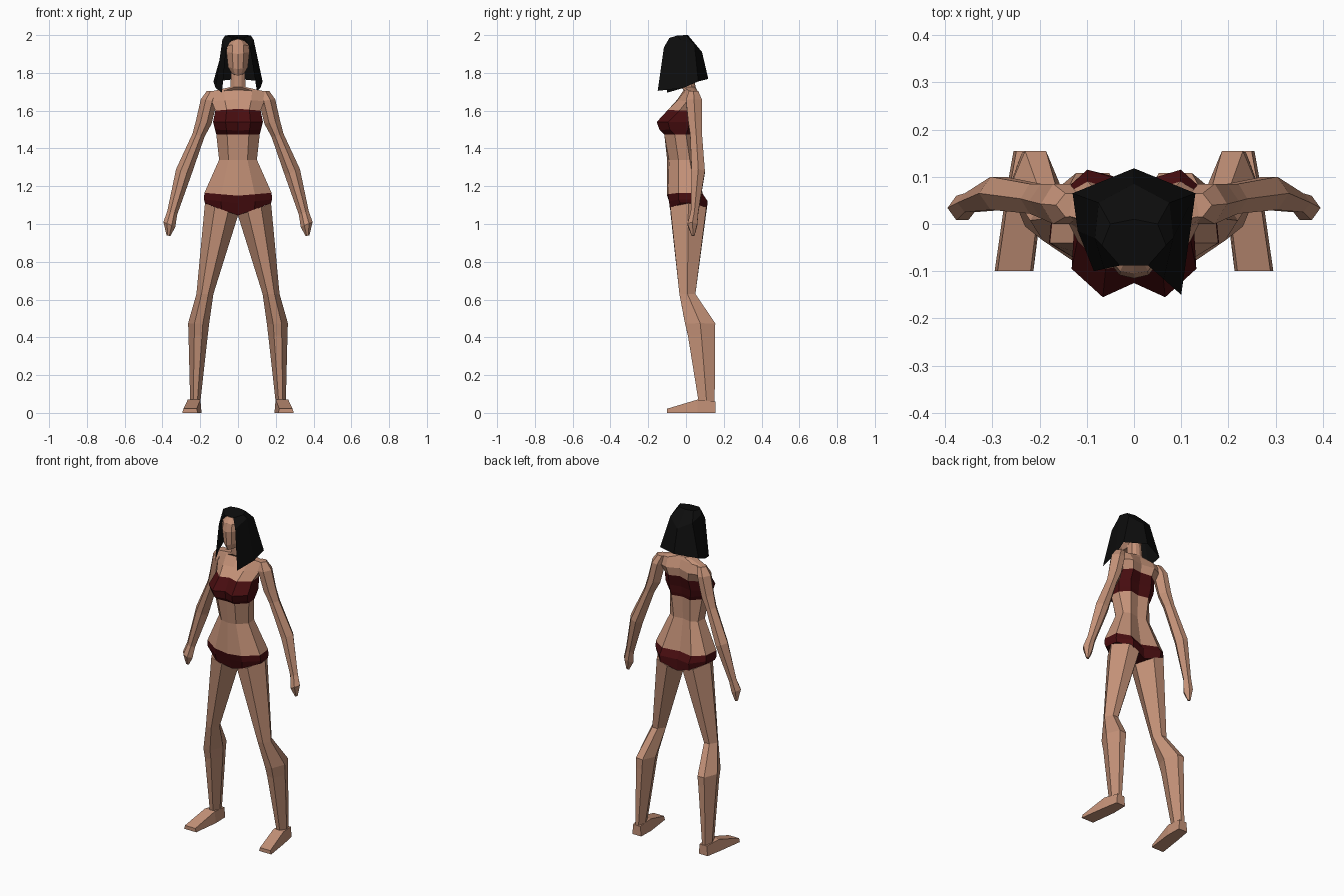
import bpy
import bmesh

cube = bpy.data.objects.get("Cube")
if cube:
    bpy.data.objects.remove(cube, do_unlink=True)


def make_material(name, color):
    mat = bpy.data.materials.new(name)
    mat.use_nodes = True
    mat.diffuse_color = (*color, 1)
    mat.node_tree.nodes["Principled BSDF"].inputs["Base Color"].default_value = (*color, 1)
    return mat


skin = make_material("skin", (.56, .29, .19))
cloth = make_material("dark red cloth", (.065, .004, .005))
black = make_material("black hair", (.004, .004, .004))


def loft(name, rings, materials, closed=True, caps=True, cloth_bands=()):
    """Skin a stack of equal-length point rings; chosen bands use the second material."""
    bm = bmesh.new()
    rows = [[bm.verts.new(p) for p in ring] for ring in rings]
    count = len(rows[0])
    for band, (low, high) in enumerate(zip(rows, rows[1:])):
        for i in range(count if closed else count - 1):
            j = (i + 1) % count
            face = bm.faces.new((low[i], low[j], high[j], high[i]))
            face.material_index = int(band in cloth_bands)
    if caps:
        bottom = bm.faces.new(rows[0][::-1])
        bottom.material_index = int(0 in cloth_bands)
    bm.faces.new(rows[-1])
    bmesh.ops.recalc_face_normals(bm, faces=bm.faces)
    mesh = bpy.data.meshes.new(name)
    bm.to_mesh(mesh)
    bm.free()
    obj = bpy.data.objects.new(name, mesh)
    bpy.context.scene.collection.objects.link(obj)
    for mat in materials:
        mesh.materials.append(mat)
    return obj


def mirrored(points):
    """Complete a half ring that starts and ends on the centre line."""
    return points + [(-x, y, z) for x, y, z in points[-2:0:-1]]


def body_ring(z_mid, z_side, width, front, bust, side_front, side_back, back, spine):
    z_between = (z_mid + z_side) / 2
    return mirrored([
        (0, front, z_mid), (width * .5, bust, z_between),
        (width, side_front, z_side), (width * .95, side_back, z_side),
        (width * .55, back, z_between), (0, spine, z_mid)])


def limb_ring(z_in, z_out, x_in, x_out, front, back):
    """Six-sided limb section with flat front and back."""
    def at(t, y):
        return (x_in + t * (x_out - x_in), y, z_in + t * (z_out - z_in))
    middle = (front + back) / 2
    return [at(0, middle), at(.3, front), at(.7, front),
            at(1, middle), at(.7, back), at(.3, back)]


def mirror_pair(obj):
    obj.modifiers.new("other side", "MIRROR").use_axis[0] = True


# Torso, with briefs and top as coloured bands
torso = [
    (1.045, 1.11, .175, -.06, -.085, -.03, .05, .11, .09),
    (1.11, 1.13, .18, -.085, -.09, -.04, .05, .115, .085),
    (1.15, 1.165, .178, -.1, -.095, -.04, .05, .09, .06),
    (1.34, 1.34, .1, -.1, -.09, -.04, .02, .04, .03),
    (1.475, 1.475, .115, -.11, -.115, -.06, 0, .05, .035),
    (1.495, 1.5, .122, -.12, -.14, -.085, .01, .055, .04),
    (1.54, 1.54, .132, -.125, -.155, -.095, .02, .06, .045),
    (1.61, 1.6, .12, -.085, -.095, -.035, .04, .075, .06),
    (1.66, 1.65, .14, -.045, -.045, .005, .06, .085, .065),
    (1.71, 1.7, .15, -.012, -.005, .02, .05, .06, .052),
    (1.725, 1.725, .04, -.03, -.025, -.01, .03, .045, .05),
    (1.84, 1.84, .035, -.04, -.035, -.02, .02, .035, .04),
]
loft("torso", [body_ring(*row) for row in torso], [skin, cloth],
     cloth_bands=(0, 1, 4, 5, 6))

# Head, with chin, cheeks and forehead
head = [
    (1.785, 1.795, .032, -.1, -.09, -.06, -.02, 0, .01),
    (1.82, 1.83, .052, -.112, -.1, -.06, .01, .03, .035),
    (1.9, 1.91, .061, -.115, -.108, -.07, .03, .05, .06),
    (1.95, 1.945, .058, -.105, -.1, -.065, .03, .045, .05),
    (1.98, 1.97, .035, -.08, -.075, -.05, .01, .02, .02),
]
loft("head", [body_ring(*row) for row in head], [skin])

# Hair shell, open over the face and longer forward on the left
hair_half = [
    [(0, .118, 1.768), (.13, .065, 1.755), (.119, -.015, 1.72), (.085, -.1, 1.695)],
    [(0, .085, 1.91), (.075, .045, 1.95), (.083, -.03, 1.975), (.063, -.095, 1.925)],
    [(0, .01, 2), (.05, 0, 2), (.068, -.045, 1.998), (.03, -.088, 1.985)],
]
hair_rings = []
for level, half in enumerate(hair_half):
    right = [(-x, y, z) for x, y, z in half[:0:-1]]
    left = half[:]
    x, y, z = left[-1]
    if level < 2:
        left[-1] = (x + .015 * (1 - level), y - (.05 - .028 * level), z + .01)
    hair_rings.append(right + left)
loft("hair", hair_rings, [black], closed=False, caps=False)

# Legs
legs = [
    (1.045, 1.11, 0, .175, -.083, .108),
    (.63, .63, .13, .22, -.035, .05),
    (.47, .475, .153, .264, -.005, .155),
    (.41, .41, .16, .262, .01, .153),
    (.05, .05, .2, .253, .068, .152),
]
mirror_pair(loft("leg", [limb_ring(*row) for row in legs], [skin]))

# Feet, from heel to toe
feet = [(.155, .195, .255, .06), (.06, .193, .272, .07), (-.1, .213, .295, .022)]
foot_rings = [[(a, y, 0), (b, y, 0), (b - .006, y, top), (a + .006, y, top)]
              for y, a, b, top in feet]
mirror_pair(loft("foot", foot_rings, [skin]))

# Arms, from shoulder to fingertips
arms = [
    (1.7, 1.705, .1, .165, .015, .065),
    (1.65, 1.66, .11, .197, 0, .085),
    (1.53, 1.55, .14, .222, .012, .085),
    (1.46, 1.48, .178, .24, .022, .085),
    (1.26, 1.29, .247, .328, .03, .1),
    (1.05, 1.07, .322, .374, .025, .065),
    (.985, 1.01, .332, .395, .008, .06),
    (.935, .94, .358, .378, .03, .045),
]
mirror_pair(loft("arm", [limb_ring(*row) for row in arms], [skin]))
